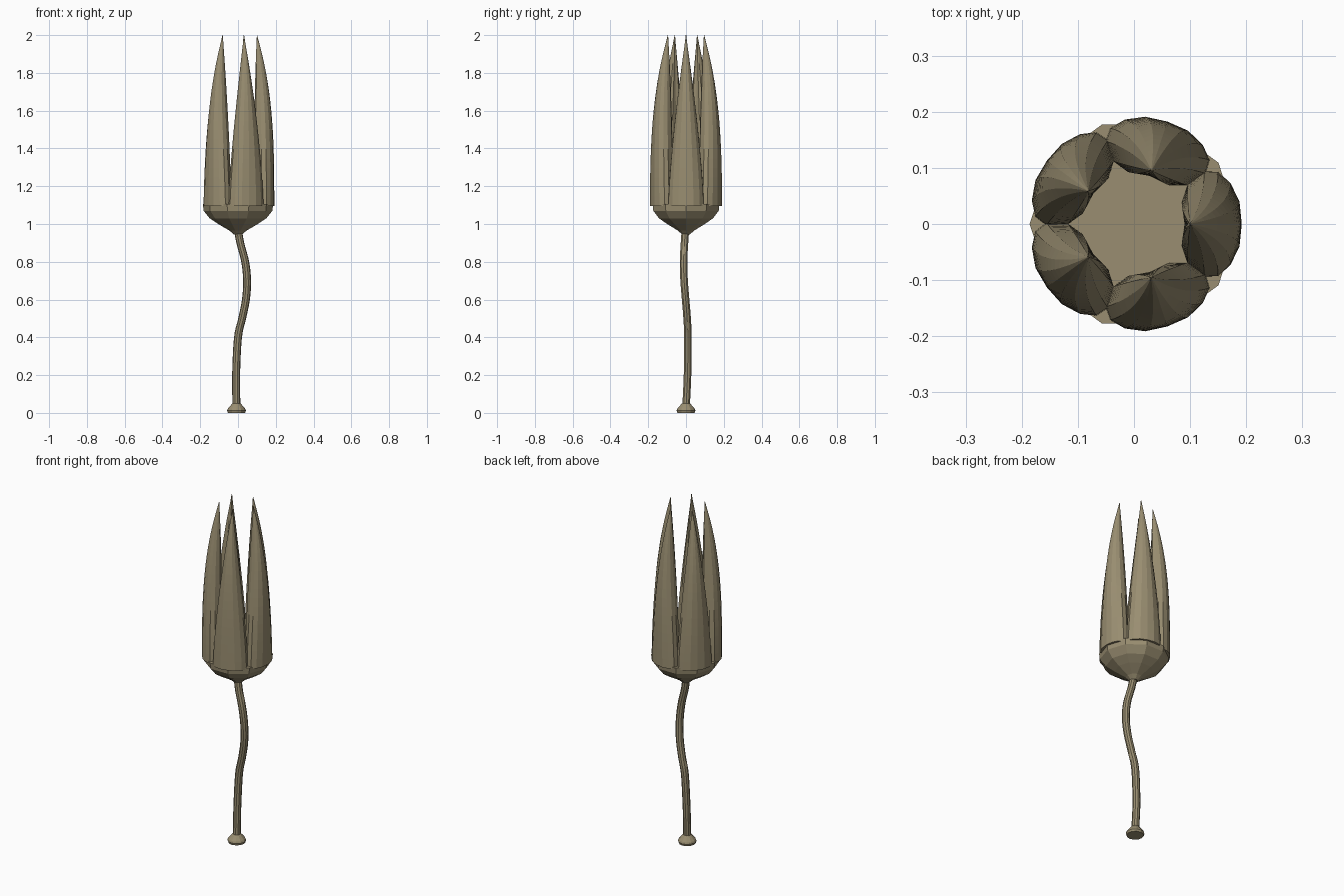
import bpy, bmesh, math
from mathutils import Vector

if "Cube" in bpy.data.objects:
    bpy.data.objects.remove(bpy.data.objects["Cube"])

mat = bpy.data.materials.new("dull_tan")
mat.diffuse_color = (0.32, 0.27, 0.165, 1)
mat.use_nodes = True
mat.node_tree.nodes["Principled BSDF"].inputs["Base Color"].default_value = mat.diffuse_color


def loft(name, rings):
    """Skin closed rings of points, capping both ends."""
    bm = bmesh.new()
    vs = [[bm.verts.new(p) for p in ring] for ring in rings]
    n = len(vs[0])
    for a, b in zip(vs, vs[1:]):
        for i in range(n):
            j = (i + 1) % n
            bm.faces.new((a[i], a[j], b[j], b[i]))
    bm.faces.new(vs[0][::-1])
    bm.faces.new(vs[-1])
    bmesh.ops.recalc_face_normals(bm, faces=bm.faces)
    me = bpy.data.meshes.new(name)
    bm.to_mesh(me)
    bm.free()
    me.materials.append(mat)
    ob = bpy.data.objects.new(name, me)
    bpy.context.collection.objects.link(ob)
    return ob


def circle(x, y, z, r, n):
    return [(x + r * math.cos(2 * math.pi * i / n),
             y + r * math.sin(2 * math.pi * i / n), z) for i in range(n)]


# foot
loft("foot", [circle(-0.008, 0, z, r, 12) for z, r in
              [(0, 0.046), (0.012, 0.05), (0.022, 0.046), (0.05, 0.022)]])

# wavy stem: x, y, z control points with smooth interpolation
path = [Vector(p) for p in [
    (-0.008, 0, 0.03), (-0.01, 0.008, 0.2), (0.0, 0.01, 0.4), (0.022, 0.006, 0.5),
    (0.042, -0.002, 0.6), (0.048, -0.01, 0.7), (0.038, -0.013, 0.8),
    (0.012, -0.008, 0.9), (0, -0.003, 0.97)]]
centres = []
for i in range(len(path) - 1):
    p0, p1 = path[max(i - 1, 0)], path[i]
    p2, p3 = path[i + 1], path[min(i + 2, len(path) - 1)]
    steps = max(3, round((p2.z - p1.z) / 0.02))
    for k in range(steps):
        t = k / steps
        centres.append(0.5 * (2 * p1 + (p2 - p0) * t + (2 * p0 - 5 * p1 + 4 * p2 - p3) * t * t
                              + (3 * p1 - p0 - 3 * p2 + p3) * t ** 3))
centres.append(path[-1])
loft("stem", [circle(c.x, c.y, c.z, 0.021, 10) for c in centres])

# cup under the petals
loft("cup", [circle(0, 0, z, r, 10) for z, r in
             [(0.945, 0.022), (0.965, 0.045), (1.0, 0.105), (1.03, 0.15),
              (1.07, 0.182), (1.105, 0.186)]])

# five tapering petals: half section as (radial, sideways)
half = [(0.192, 0.0), (0.188, 0.04), (0.172, 0.073), (0.15, 0.093),
        (0.125, 0.094), (0.095, 0.07), (0.085, 0.04), (0.09, 0.0)]
section = half + [(r, -t) for r, t in half[-2:0:-1]]
for p in range(5):
    a = 2 * math.pi * p / 5
    rings = []
    for k in range(19):
        u = k / 18
        sr = max(1 - u ** 3, 0.015)
        st = max(1 - u ** 1.4, 0.015)
        ring = []
        for r, t in section:
            R, T = 0.1 + (r - 0.1) * sr, t * st
            ring.append((R * math.cos(a) - T * math.sin(a),
                         R * math.sin(a) + T * math.cos(a), 1.095 + 0.905 * u))
        rings.append(ring)
    loft(f"petal_{p + 1}", rings)
